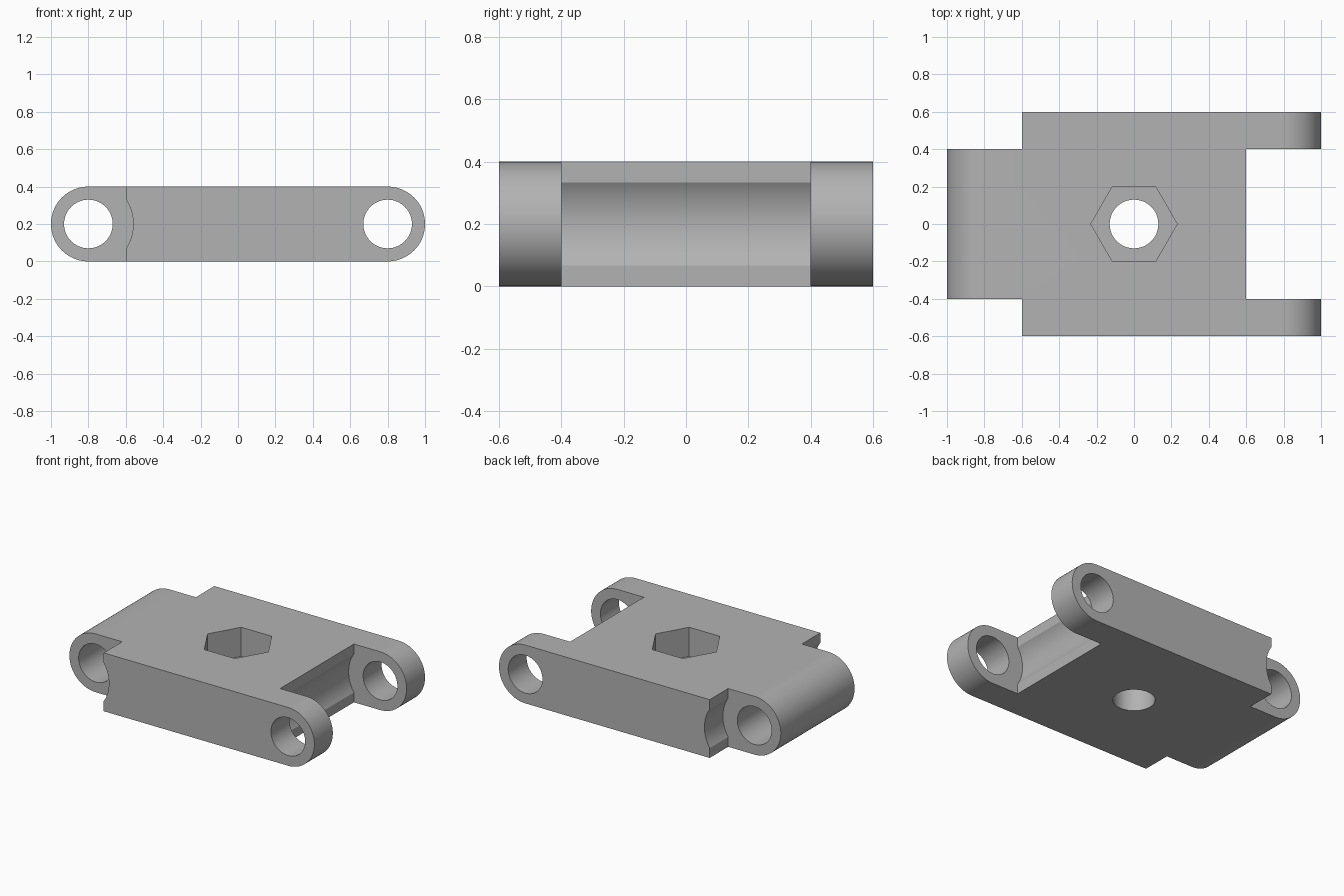
import bpy
import bmesh
from math import pi, cos, sin, acos
from mathutils import Vector

if "Cube" in bpy.data.objects:
    bpy.data.objects.remove(bpy.data.objects["Cube"], do_unlink=True)

HALF_THICK = 0.2      # half the plate thickness, also the end radius
PIN_X = 0.8           # distance of each hinge pin from the middle
BORE = 0.13           # radius of every round hole
CLEARANCE = 0.24      # radius of the hollow that clears the next link
SHOULDER = 0.6        # where the notches begin
LUG = 0.4             # half the width of the single lug

grey = bpy.data.materials.new("plain grey")
grey.use_nodes = True
colour = (0.45, 0.45, 0.45, 1)
grey.diffuse_color = colour
grey.node_tree.nodes["Principled BSDF"].inputs["Base Color"].default_value = colour


def arc(cx, cy, r, start, end, steps):
    return [(cx + r * cos(start + (end - start) * i / steps),
             cy + r * sin(start + (end - start) * i / steps)) for i in range(steps + 1)]


def circle(cx, cy, r, sides):
    return arc(cx, cy, r, 0, 2 * pi, sides)[:-1]


def prism(name, outline, axis, low, high):
    """Extrude a closed outline along y (outline in x, z) or z (outline in x, y)."""
    bm = bmesh.new()
    place = (lambda a, b: (a, low, b)) if axis == "y" else (lambda a, b: (a, b, low))
    face = bm.faces.new([bm.verts.new(place(a, b)) for a, b in outline])
    shift = Vector((0, high - low, 0)) if axis == "y" else Vector((0, 0, high - low))
    top = bmesh.ops.extrude_face_region(bm, geom=[face])["geom"]
    bmesh.ops.translate(bm, vec=shift, verts=[v for v in top if isinstance(v, bmesh.types.BMVert)])
    bmesh.ops.recalc_face_normals(bm, faces=bm.faces)
    mesh = bpy.data.meshes.new(name)
    bm.to_mesh(mesh)
    bm.free()
    mesh.materials.append(grey)
    obj = bpy.data.objects.new(name, mesh)
    bpy.context.collection.objects.link(obj)
    return obj


# Full plate with rounded ends
outline = (arc(PIN_X, HALF_THICK, HALF_THICK, -pi / 2, pi / 2, 48)
           + arc(-PIN_X, HALF_THICK, HALF_THICK, pi / 2, 3 * pi / 2, 48))
link = prism("hinge_link", outline, "y", -0.6, 0.6)

# Notch shape: a box whose inner wall bulges into a shallow hollow
spread = acos((PIN_X - SHOULDER) / CLEARANCE)
bulge = arc(-PIN_X, HALF_THICK, CLEARANCE, -spread, spread, 24)
notch = [(-1.2, -0.1), (-SHOULDER, -0.1)] + bulge + [(-SHOULDER, 0.5), (-1.2, 0.5)]
mirrored = [(-x, z) for x, z in notch]

cutters = [
    prism("left_notch_cutter", mirrored, "y", -LUG, LUG),
    prism("right_front_notch_cutter", notch, "y", -0.7, -LUG),
    prism("right_back_notch_cutter", notch, "y", LUG, 0.7),
    # Hexagonal nut pocket over a round bolt hole
    prism("nut_pocket_cutter", circle(0, 0, 0.2 / cos(pi / 6), 6), "z", 0.2, 0.5),
    prism("bolt_hole_cutter", circle(0, 0, BORE, 64), "z", -0.1, 0.5),
]
# Hinge pin bores
for side in (-1, 1):
    cutters.append(prism("pin_bore_cutter", circle(side * PIN_X, HALF_THICK, BORE, 64), "y", -0.7, 0.7))

for cutter in cutters:
    cutter.hide_render = True
    cut = link.modifiers.new(cutter.name, "BOOLEAN")
    cut.operation = "DIFFERENCE"
    cut.solver = "EXACT"
    cut.object = cutter

# Apply the cuts and drop the cutters
bpy.context.view_layer.update()
result = bpy.data.meshes.new_from_object(link.evaluated_get(bpy.context.evaluated_depsgraph_get()))
link.modifiers.clear()
link.data = result
for cutter in cutters:
    bpy.data.objects.remove(cutter, do_unlink=True)

bpy.ops.object.select_all(action="DESELECT")
link.select_set(True)
bpy.context.view_layer.objects.active = link
bpy.ops.object.shade_smooth_by_angle(angle=pi / 9)
